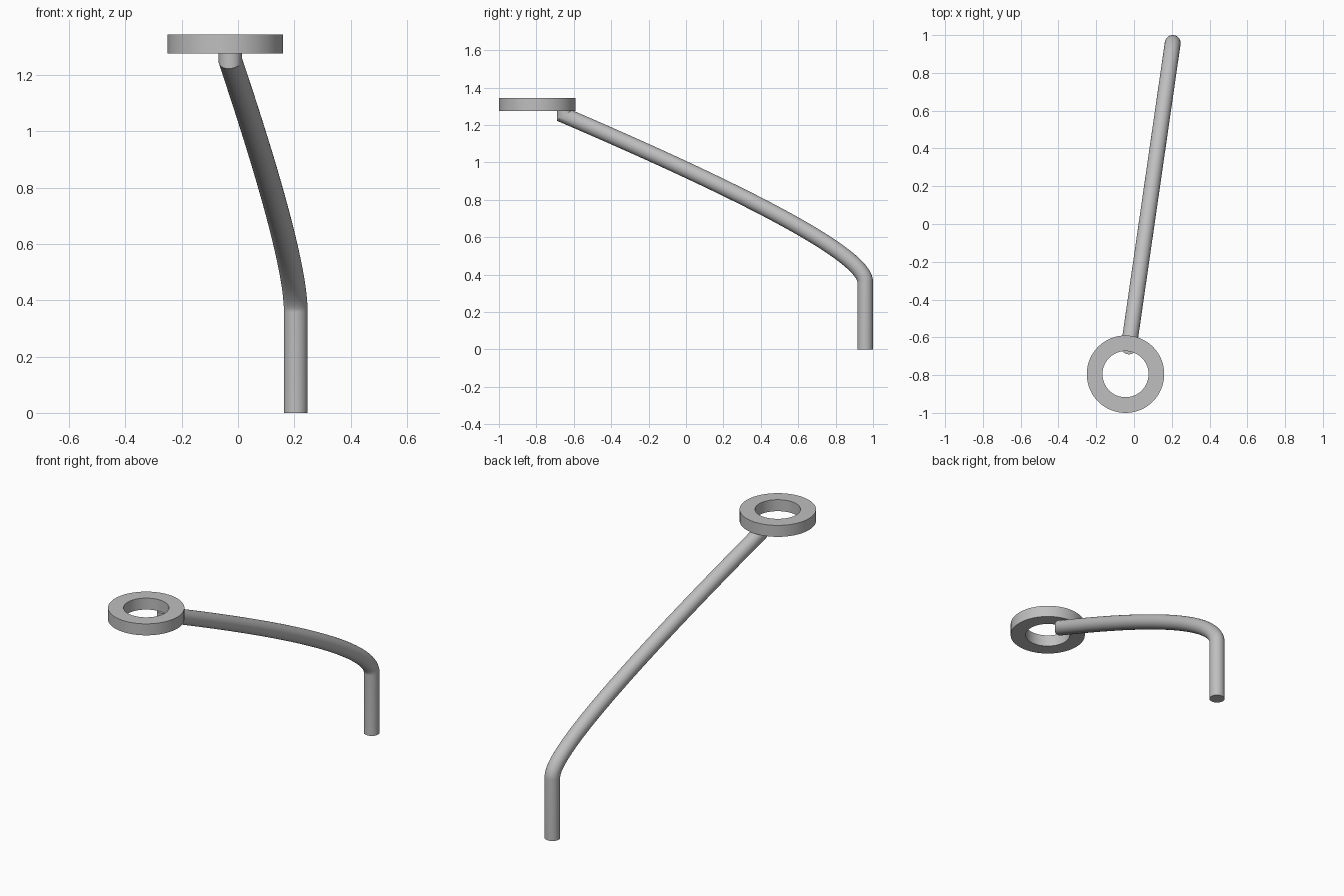
import bpy, bmesh, math
from mathutils import Vector

cube = bpy.data.objects.get("Cube")
if cube:
    bpy.data.objects.remove(cube, do_unlink=True)

GREY = (0.52, 0.52, 0.52, 1)
mat = bpy.data.materials.new("plain_grey")
mat.use_nodes = True
mat.diffuse_color = GREY
mat.node_tree.nodes["Principled BSDF"].inputs["Base Color"].default_value = GREY


def finish(name, bm):
    bmesh.ops.recalc_face_normals(bm, faces=bm.faces)
    mesh = bpy.data.meshes.new(name)
    bm.to_mesh(mesh)
    bm.free()
    mesh.materials.append(mat)
    obj = bpy.data.objects.new(name, mesh)
    bpy.context.collection.objects.link(obj)
    bpy.ops.object.select_all(action="DESELECT")
    obj.select_set(True)
    bpy.context.view_layer.objects.active = obj
    bpy.ops.object.shade_smooth_by_angle(angle=math.radians(30))


def bridge(bm, a, b):
    for i in range(len(a)):
        j = (i + 1) % len(a)
        bm.faces.new((a[i], a[j], b[j], b[i]))


def sweep(name, path, radius, sides=40):
    """Round tube along a path in one vertical plane, with mitred corners."""
    bm = bmesh.new()
    run = path[-1] - path[0]
    across = Vector((-run.y, run.x, 0)).normalized()
    rings = []
    for i, p in enumerate(path):
        before = (p - path[max(i - 1, 0)]).normalized()
        after = (path[min(i + 1, len(path) - 1)] - p).normalized()
        tangent = (before + after).normalized()
        normal = across.cross(tangent)
        stretch = 1 / tangent.dot(after if i == 0 else before)
        ring = []
        for k in range(sides):
            a = math.tau * k / sides
            ring.append(bm.verts.new(p + across * radius * math.cos(a)
                                     + normal * radius * stretch * math.sin(a)))
        rings.append(ring)
    for a, b in zip(rings, rings[1:]):
        bridge(bm, a, b)
    bm.faces.new(rings[0])
    bm.faces.new(rings[-1])
    finish(name, bm)


# Bent arm: upright foot, parabolic sweep, short upright stub under the ring
foot = Vector((0.205, 0.958, 0))
start, bend = foot + Vector((0, 0, 0.36)), foot + Vector((0, 0, 0.56))
end = Vector((-0.027, -0.648, 1.25))
path = [foot]
STEPS = 40
for i in range(STEPS + 1):
    t = i / STEPS
    path.append(start * (1 - t) ** 2 + bend * 2 * t * (1 - t) + end * t * t)
path.append(Vector((end.x, end.y, 1.276)))
sweep("bent_arm", path, 0.042)

# Flat holder ring with a rectangular section
bm = bmesh.new()
loops = []
for r, z in ((0.205, 1.275), (0.205, 1.343), (0.122, 1.343), (0.122, 1.275)):
    loops.append([bm.verts.new((-0.045 + r * math.cos(math.tau * k / 72),
                                -0.795 + r * math.sin(math.tau * k / 72), z))
                  for k in range(72)])
for i in range(4):
    bridge(bm, loops[i], loops[(i + 1) % 4])
finish("holder_ring", bm)
